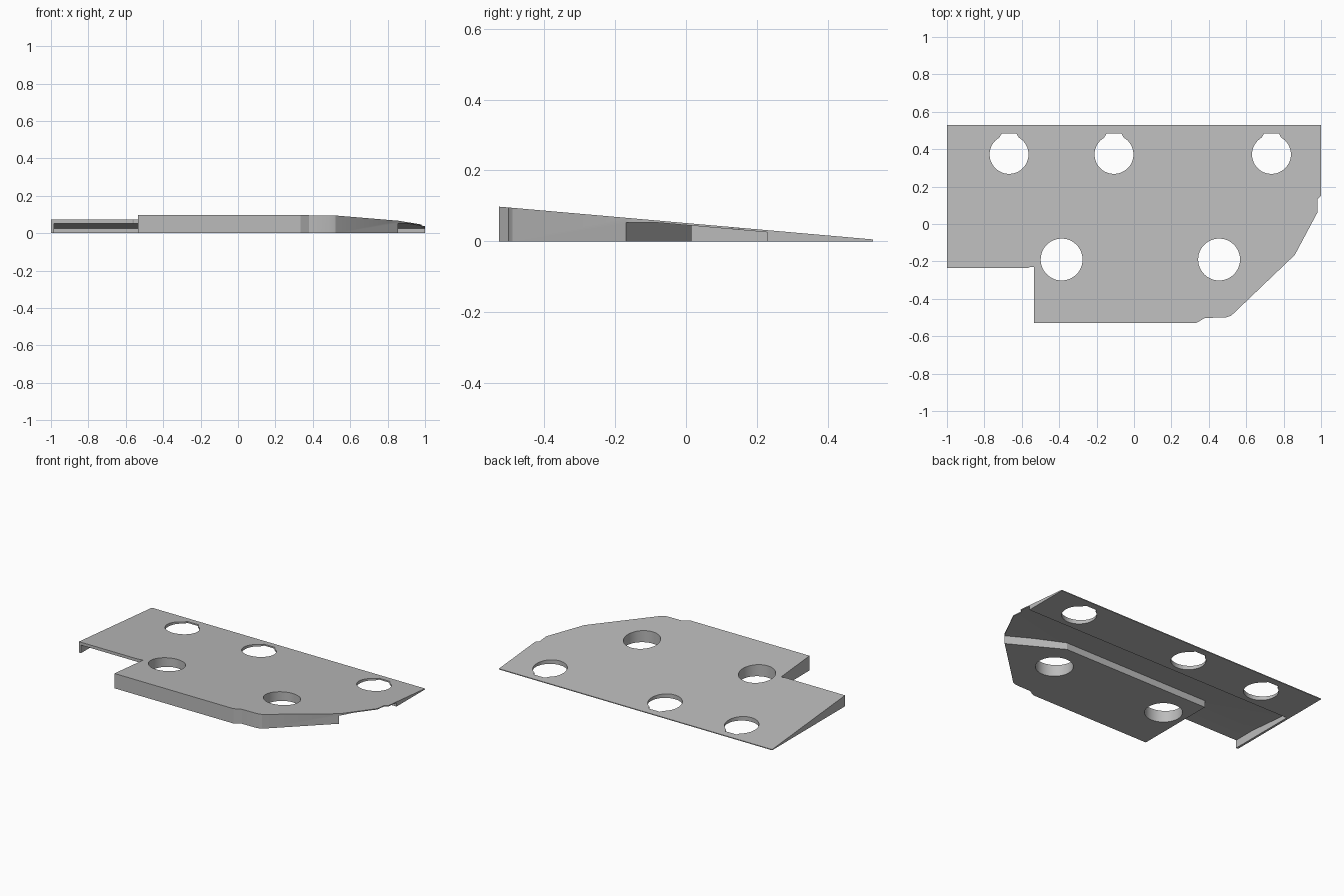
import bpy
import bmesh
import math
from mathutils import Vector

default = bpy.data.objects.get("Cube")
if default:
    bpy.data.objects.remove(default, do_unlink=True)

SLOPE = math.atan(0.0877)
TOP_NORMAL = Vector((0, math.sin(SLOPE), math.cos(SLOPE)))

grey = bpy.data.materials.new("plain grey")
grey.use_nodes = True
grey.diffuse_color = (0.5, 0.5, 0.5, 1)
grey.node_tree.nodes["Principled BSDF"].inputs["Base Color"].default_value = (0.5, 0.5, 0.5, 1)


def prism(name, outline, bottom, top, planes=()):
    """Extrude an outline upward, then trim its top with the given planes."""
    bm = bmesh.new()
    face = bm.faces.new([bm.verts.new((x, y, bottom)) for x, y in outline])
    grown = bmesh.ops.extrude_face_region(bm, geom=[face])["geom"]
    moved = [v for v in grown if isinstance(v, bmesh.types.BMVert)]
    bmesh.ops.translate(bm, verts=moved, vec=(0, 0, top - bottom))
    for point, normal in planes:
        bmesh.ops.bisect_plane(bm, geom=bm.verts[:] + bm.edges[:] + bm.faces[:],
                               plane_co=point, plane_no=normal, clear_outer=True)
        rim = [e for e in bm.edges if e.is_boundary]
        bmesh.ops.holes_fill(bm, edges=rim, sides=0)
    bmesh.ops.recalc_face_normals(bm, faces=bm.faces[:])
    mesh = bpy.data.meshes.new(name)
    bm.to_mesh(mesh)
    bm.free()
    mesh.materials.append(grey)
    obj = bpy.data.objects.new(name, mesh)
    bpy.context.collection.objects.link(obj)
    return obj


def cut(target, cutter):
    """Subtract the cutter from the target and discard it."""
    cutter.hide_render = True
    mod = target.modifiers.new("cut", "BOOLEAN")
    mod.operation = "DIFFERENCE"
    mod.solver = "EXACT"
    mod.object = cutter
    bpy.context.view_layer.objects.active = target
    bpy.ops.object.modifier_apply(modifier=mod.name)
    bpy.data.objects.remove(cutter, do_unlink=True)


def circle(x, y, radius, notch=0):
    """Circle outline, optionally with a small flat bump at the back."""
    points = []
    for i in range(48):
        a = math.tau * i / 48
        px, py = radius * math.cos(a), radius * math.sin(a)
        if notch and py > 0 and abs(px) < 0.045:
            py = radius + notch
        points.append((x + px, y + py))
    return points


# Wedge plate with a notched front corner and a tapered right end
plate = prism("wedge_plate", [
    (-1, 0.528), (-1, -0.235), (-0.565, -0.235), (-0.555, -0.23), (-0.535, -0.23),
    (-0.535, -0.528), (0.335, -0.528), (0.38, -0.502), (0.49, -0.5), (0.52, -0.49),
    (0.86, -0.165), (0.98, 0.06), (0.98, 0.13), (1, 0.15), (1, 0.528)],
    0, 0.3, [((0, -0.528, 0.098), TOP_NORMAL)])

# Underside channel, open at the notch and at the right end
cut(plate, prism("channel_cutter", [
    (-0.985, 0.23), (-0.985, -0.6), (-0.534, -0.6), (-0.534, 0.015),
    (0.53, 0.015), (0.85, -0.165), (1.2, -0.362), (1.2, 0.23)],
    -0.1, 0.3, [((0, -0.528, 0.092), TOP_NORMAL), ((0, 0, 0.053), Vector((0, 0, 1)))]))

# Through holes: three at the back, two at the front
for x in (-0.668, -0.107, 0.735):
    cut(plate, prism("back_hole_cutter", circle(x, 0.372, 0.104, 0.007), -0.2, 0.3))
for x in (-0.387, 0.455):
    cut(plate, prism("front_hole_cutter", circle(x, -0.19, 0.112), -0.2, 0.3))

bpy.ops.object.select_all(action="DESELECT")
plate.select_set(True)
bpy.context.view_layer.objects.active = plate
bpy.ops.object.shade_smooth_by_angle(angle=math.radians(20))
